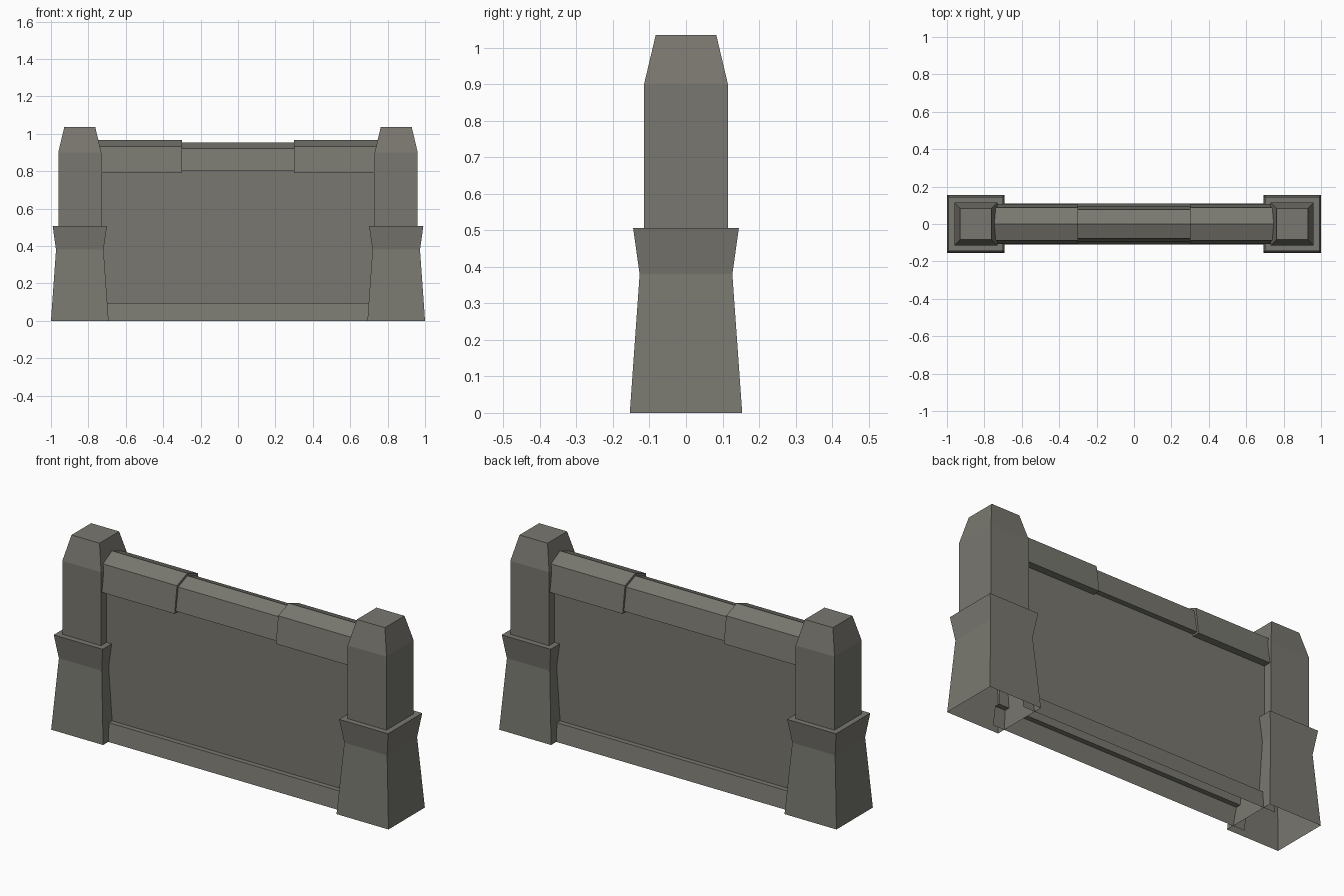
import bpy

if "Cube" in bpy.data.objects:
    bpy.data.objects.remove(bpy.data.objects["Cube"])

stone = bpy.data.materials.new("grey stone")
stone.diffuse_color = (0.19, 0.186, 0.16, 1)
stone.use_nodes = True
stone.node_tree.nodes["Principled BSDF"].inputs["Base Color"].default_value = stone.diffuse_color


def make(name, verts, faces):
    me = bpy.data.meshes.new(name)
    me.from_pydata(verts, [], faces)
    me.materials.append(stone)
    ob = bpy.data.objects.new(name, me)
    bpy.context.collection.objects.link(ob)
    return ob


def square_tower(name, cx, rings):
    """Stack square rings of (half width, z); open below, capped on top."""
    verts, faces = [], []
    for h, z in rings:
        verts += [(cx - h, -h, z), (cx + h, -h, z), (cx + h, h, z), (cx - h, h, z)]
    for r in range(len(rings) - 1):
        a = r * 4
        for i in range(4):
            j = (i + 1) % 4
            faces.append((a + i, a + j, a + 4 + j, a + 4 + i))
    n = len(verts)
    faces.append((n - 4, n - 3, n - 2, n - 1))
    return make(name, verts, faces)


def extrude_x(name, half, x0, x1, closed):
    """Mirror a (y, z) half profile about y = 0 and run it along x."""
    prof = [(-y, z) for y, z in half] + [(y, z) for y, z in reversed(half) if y > 0]
    n = len(prof)
    verts = [(x, y, z) for x in (x0, x1) for y, z in prof]
    faces = [(i, n + i, n + i + 1, i + 1) for i in range(n - 1)]
    if closed:
        faces.append((n - 1, 2 * n - 1, n, 0))
        faces.append(tuple(range(n)))
        faces.append(tuple(reversed(range(n, 2 * n))))
    return make(name, verts, faces)


# End pillars: flared plinth, ledge, shaft and tapered top
pillar = [(0.154, 0), (0.127, 0.38), (0.145, 0.507), (0.115, 0.507),
          (0.115, 0.90), (0.083, 1.035)]
for side, s in (("left", -1), ("right", 1)):
    square_tower(side + "_pillar", s * 0.846, pillar)

# Wall panel with sloping skirting, hollow and open below
extrude_x("wall_panel", [(0.068, 0.095), (0.068, 0.86)], -0.76, 0.76, False)
for s, side in ((-1, "front"), (1, "back")):
    prof = [(s * 0.11, 0), (s * 0.095, 0.095), (s * 0.068, 0.095)]
    verts = [(x, y, z) for x in (-0.76, 0.76) for y, z in prof]
    faces = [(0, 3, 4, 1), (1, 4, 5, 2)]
    if s > 0:
        faces = [f[::-1] for f in faces]
    make(side + "_skirting", verts, faces)

# Gabled coping stones: lower middle one between two larger ones
big = [(0.108, 0.79), (0.088, 0.933), (0, 0.967)]
small = [(0.097, 0.80), (0.077, 0.922), (0, 0.953)]
extrude_x("middle_coping", small, -0.3, 0.3, True)
extrude_x("left_coping", big, -0.77, -0.3, True)
extrude_x("right_coping", big, 0.3, 0.77, True)
